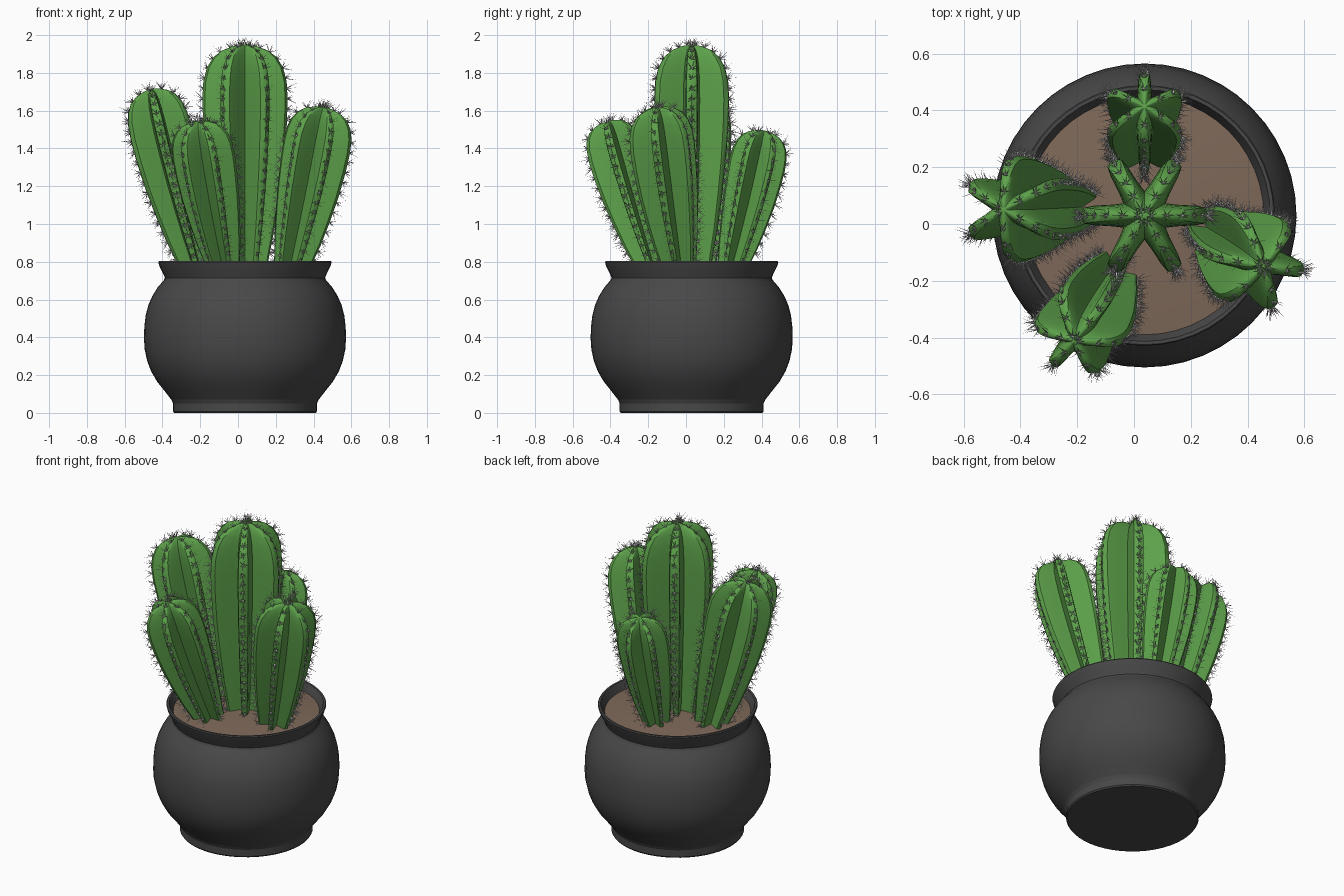
import bpy, bmesh, math, random
from mathutils import Vector

if "Cube" in bpy.data.objects:
    bpy.data.objects.remove(bpy.data.objects["Cube"])

random.seed(4)
CX, CY = 0.037, 0.03


def material(name, color):
    m = bpy.data.materials.new(name)
    m.diffuse_color = (*color, 1)
    m.use_nodes = True
    m.node_tree.nodes["Principled BSDF"].inputs["Base Color"].default_value = m.diffuse_color
    return m


GREEN = material("cactus_green", (0.11, 0.36, 0.07))
DARK = material("dark_ceramic", (0.065, 0.065, 0.065))
SOIL = material("soil_brown", (0.21, 0.14, 0.1))


def finish(name, bm, mat=None, smooth=None):
    bmesh.ops.recalc_face_normals(bm, faces=bm.faces)
    me = bpy.data.meshes.new(name)
    bm.to_mesh(me)
    bm.free()
    ob = bpy.data.objects.new(name, me)
    bpy.context.collection.objects.link(ob)
    if mat:
        me.materials.append(mat)
    if smooth:
        bpy.ops.object.select_all(action='DESELECT')
        ob.select_set(True)
        bpy.context.view_layer.objects.active = ob
        bpy.ops.object.shade_smooth_by_angle(angle=math.radians(smooth))
    return ob


def skin(bm, rings):
    """Bridge successive closed rings of points and cap both ends."""
    vs = [[bm.verts.new(p) for p in r] for r in rings]
    n = len(vs[0])
    for a, b in zip(vs, vs[1:]):
        for i in range(n):
            j = (i + 1) % n
            bm.faces.new((a[i], a[j], b[j], b[i]))
    bm.faces.new(vs[0][::-1])
    bm.faces.new(vs[-1])


def lathe(name, profile, mat, smooth, n=48):
    bm = bmesh.new()
    skin(bm, [[(CX + r * math.cos(2 * math.pi * i / n), CY + r * math.sin(2 * math.pi * i / n), z)
               for i in range(n)] for r, z in profile])
    return finish(name, bm, mat, smooth)


# Pot: foot, round belly, pinched neck, flared lip and inner wall
lathe("pot", [(0.375, 0), (0.381, 0.008), (0.381, 0.05), (0.39, 0.07), (0.425, 0.115),
              (0.465, 0.165), (0.497, 0.22), (0.518, 0.275), (0.531, 0.335), (0.535, 0.395),
              (0.533, 0.455), (0.526, 0.515), (0.512, 0.57), (0.49, 0.62), (0.462, 0.665),
              (0.43, 0.702), (0.424, 0.715), (0.432, 0.735), (0.452, 0.775), (0.459, 0.797),
              (0.455, 0.803), (0.443, 0.803), (0.432, 0.78), (0.412, 0.74), (0.405, 0.72)],
      DARK, 12)

# Soil: slightly domed disc
lathe("soil", [(0.425, 0.74), (0.425, 0.755), (0.3, 0.768), (0.15, 0.777), (0.01, 0.78)], SOIL, 30)

# Rib cross-section: (angle offset in degrees, radius factor) for one of six ribs
RIB = [(-30, 0.38), (-19, 0.52), (-11, 0.8), (-7.5, 0.95), (0, 1.0), (7.5, 0.95), (11, 0.8), (19, 0.52)]
# Lengthwise radius: (fraction of height, radius factor)
BODY = [(0, 0.5), (0.08, 0.57), (0.2, 0.7), (0.35, 0.82), (0.5, 0.92), (0.65, 0.98),
        (0.76, 1.0), (0.84, 0.975), (0.9, 0.89), (0.945, 0.74), (0.975, 0.53), (0.993, 0.27), (1.0, 0.04)]


def body_radius(t):
    for (a, ra), (b, rb) in zip(BODY, BODY[1:]):
        if t <= b:
            return ra + (rb - ra) * (t - a) / (b - a)
    return BODY[-1][1]


def spine(bm, root, direction, length):
    side = direction.orthogonal().normalized()
    other = direction.cross(side)
    w = 0.0022
    base = [bm.verts.new(root + w * (side * math.cos(a) + other * math.sin(a)))
            for a in (0, 2.09, 4.19)]
    tip = bm.verts.new(root + direction * length)
    for i in range(3):
        bm.faces.new((base[i], base[(i + 1) % 3], tip))


def cactus(name, base, tip, radius, phase):
    p0, p2 = Vector(base), Vector(tip)
    p1 = p0.lerp(p2, 0.58)
    p1.z = (p0.z + p2.z) / 2

    def point(t, degrees, factor):
        c = p0 * (1 - t) ** 2 + p1 * 2 * t * (1 - t) + p2 * t * t
        tangent = ((p1 - p0) * (1 - t) + (p2 - p1) * t).normalized()
        u = Vector((0, 1, 0)).cross(tangent).normalized()
        v = tangent.cross(u)
        a = math.radians(degrees + phase)
        out = u * math.cos(a) + v * math.sin(a)
        return c + out * radius * body_radius(t) * factor, out, tangent

    # Ribbed body
    bm = bmesh.new()
    skin(bm, [[point(t, 60 * k + d, f)[0] for k in range(6) for d, f in RIB] for t, _ in BODY])
    finish(name, bm, GREEN, 50)

    # Spine clusters along every rib, walked by distance over the surface
    bm = bmesh.new()
    for k in range(6):
        last = None
        for s in range(8, 200):
            t = s / 200 + 0.003
            p, out, tan = point(t, 60 * k, 1.0)
            if last and (p - last).length < 0.052:
                continue
            last = p
            q = point(min(t + 0.01, 1), 60 * k, 1.0)[0]
            along = (q - p).normalized()
            across = tan.cross(out)
            normal = across.cross(along)
            if normal.dot(out + tan * 0.5) < 0:
                normal = -normal
            for i in range(7):
                a = 2 * math.pi * (i + random.random() * 0.6) / 7
                lean = random.uniform(0.4, 1.3)
                d = (normal + lean * (along * math.cos(a) + across * math.sin(a))).normalized()
                spine(bm, p - normal * 0.004, d, random.uniform(0.03, 0.062))
    finish(name + "_spines", bm)


# Five stems: tall centre one and four leaning outwards
cactus("cactus_center", (0.037, 0.03, 0.74), (0.037, 0.03, 1.95), 0.226, 0)
cactus("cactus_left", (-0.21, 0.06, 0.74), (-0.46, 0.05, 1.715), 0.188, 30)
cactus("cactus_right", (0.275, -0.03, 0.74), (0.455, -0.15, 1.62), 0.182, 50)
cactus("cactus_front", (-0.07, -0.17, 0.74), (-0.21, -0.41, 1.545), 0.168, 50)
cactus("cactus_back", (0.037, 0.235, 0.74), (0.037, 0.415, 1.495), 0.15, 30)
